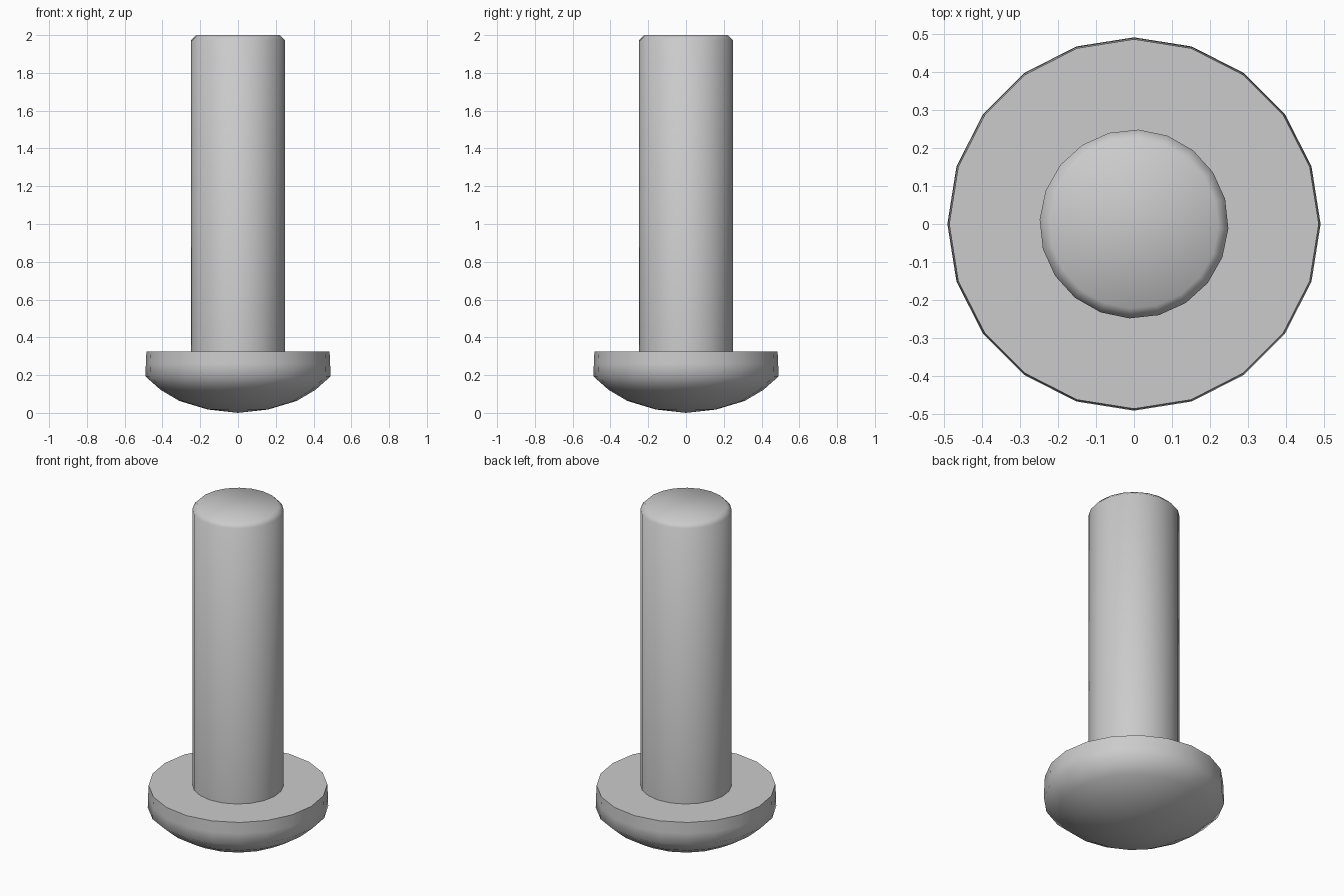
import bpy, bmesh
from math import sin, cos, tau, radians

if "Cube" in bpy.data.objects:
    bpy.data.objects.remove(bpy.data.objects["Cube"])

SIDES = 20


def lathe(name, profile, turn=0.0, smooth_angle=55):
    """Revolve (radius, z) points, listed bottom to top; radius 0 makes a pole."""
    bm = bmesh.new()
    rings = []
    for r, z in profile:
        if r == 0:
            rings.append([bm.verts.new((0, 0, z))] * SIDES)
        else:
            rings.append([bm.verts.new((r * cos(tau * i / SIDES + turn),
                                        r * sin(tau * i / SIDES + turn), z))
                          for i in range(SIDES)])
    for low, high in zip(rings, rings[1:]):
        for i in range(SIDES):
            j = (i + 1) % SIDES
            bm.faces.new(list(dict.fromkeys((low[i], low[j], high[j], high[i]))))
    # Flat caps on open ends
    if profile[0][0] > 0:
        bm.faces.new(rings[0][::-1])
    if profile[-1][0] > 0:
        bm.faces.new(rings[-1])
    bmesh.ops.recalc_face_normals(bm, faces=bm.faces[:])
    mesh = bpy.data.meshes.new(name)
    bm.to_mesh(mesh)
    bm.free()
    obj = bpy.data.objects.new(name, mesh)
    bpy.context.collection.objects.link(obj)
    bpy.ops.object.select_all(action='DESELECT')
    obj.select_set(True)
    bpy.context.view_layer.objects.active = obj
    bpy.ops.object.shade_smooth_by_angle(angle=radians(smooth_angle))
    return obj


# Domed head with a flat bearing face
lathe("rivet_head", [(0, 0), (0.16, 0.018), (0.31, 0.063), (0.41, 0.122),
                     (0.49, 0.193), (0.488, 0.26), (0.485, 0.325)])

# Straight shank with a chamfered end
lathe("rivet_shank", [(0.248, 0.315), (0.248, 1.974), (0.222, 2.0)],
      turn=radians(-2.7))
